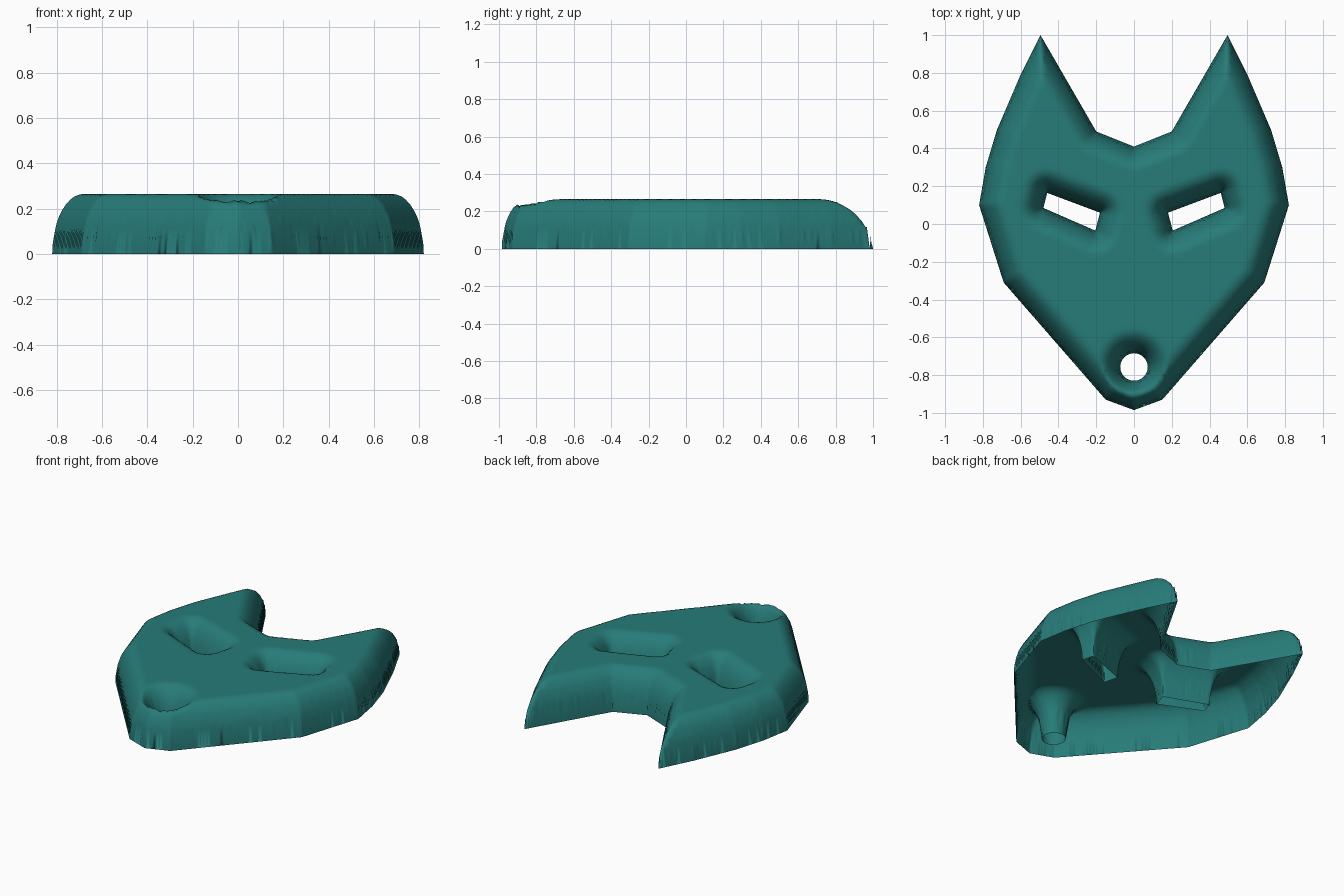
import bpy, bmesh, math
from mathutils import Vector
from mathutils.geometry import delaunay_2d_cdt

if "Cube" in bpy.data.objects:
    bpy.data.objects.remove(bpy.data.objects["Cube"])

HEIGHT, ROUND = 0.265, 0.132      # shell height, width of the rounded rim

# Outline (right half mirrored) and the three openings
half = [(0.2, 0.49), (0.495, 1.0), (0.605, 0.78), (0.725, 0.5), (0.785, 0.3), (0.82, 0.1),
        (0.69, -0.31), (0.15, -0.93)]
outline = [(0, 0.41)] + half + [(0, -0.985)] + [(-x, y) for x, y in reversed(half)]
eye = [(0.18, 0.06), (0.205, -0.035), (0.48, 0.085), (0.46, 0.165)]
nose = [(0.073 * math.cos(a * math.tau / 20), -0.757 + 0.073 * math.sin(a * math.tau / 20))
        for a in range(20)]
loops = [[Vector(p) for p in lp] for lp in
         (outline, eye, [(-x, y) for x, y in reversed(eye)], nose)]
segments = [(lp[i - 1], lp[i]) for lp in loops for i in range(len(lp))]


def rim_distance(p):
    best = 9.0
    for a, b in segments:
        ab = b - a
        t = min(1, max(0, (p - a).dot(ab) / ab.length_squared))
        best = min(best, (p - a - ab * t).length_squared)
    return math.sqrt(best)


def inside(p):
    # even-odd test, so openings count as outside
    hit = False
    for a, b in segments:
        if (a.y > p.y) != (b.y > p.y) and p.x < a.x + (p.y - a.y) * (b.x - a.x) / (b.y - a.y):
            hit = not hit
    return hit


def rim_height(d):
    u = 1 - min(1, d / ROUND)
    return HEIGHT * math.sqrt(max(0, 1 - u * u))


# Rim points, and rows of points running parallel to the rim
points, heights, edges = [], [], []
offsets = [ROUND * (1 - math.cos(math.radians(a))) for a in (8, 16, 26, 38, 52, 70, 90)]


def add_row(origin, direction):
    for off in offsets:
        p = origin + direction * off
        if inside(p) and abs(rim_distance(p) - off) < 1e-4:
            points.append(p)
            heights.append(rim_height(off))


for lp in loops:
    ring = []
    for i, b in enumerate(lp):
        a = lp[i - 1]
        n = max(1, round((b - a).length / 0.02))
        normal = Vector((a.y - b.y, b.x - a.x)).normalized()
        for k in range(n):
            ring.append(a.lerp(b, k / n))
            for side in (1, -1):
                add_row(a.lerp(b, (k + 0.5) / n), normal * side)
        if len(lp) < 20:
            for k in range(20):
                add_row(b, Vector((math.cos(k * math.tau / 20), math.sin(k * math.tau / 20))))
    start = len(points)
    points += ring
    heights += [0.0] * len(ring)
    edges += [(start + k, start + (k + 1) % len(ring)) for k in range(len(ring))]

# Filling grid for ridges and the flat top
STEP = 0.02
for i in range(-42, 43):
    for j in range(-50, 51):
        p = Vector((i * STEP, j * STEP))
        if inside(p):
            d = rim_distance(p)
            if d > 0.012:
                points.append(p)
                heights.append(rim_height(d))

# Triangulate and lift into the open-backed mask shell
co, _, tris, origin, _, _ = delaunay_2d_cdt(points, edges, [], 0, 1e-5)
bm = bmesh.new()
verts = [bm.verts.new((p.x, p.y, heights[src[0]] if src else 0)) for p, src in zip(co, origin)]
for t in tris:
    if inside(sum((co[i] for i in t), Vector((0, 0))) / 3):
        bm.faces.new([verts[i] for i in t])
bmesh.ops.delete(bm, geom=[v for v in bm.verts if not v.link_faces], context='VERTS')
bmesh.ops.recalc_face_normals(bm, faces=bm.faces)
if sum(f.normal.z for f in bm.faces) < 0:
    bmesh.ops.reverse_faces(bm, faces=bm.faces)
for f in bm.faces:
    f.smooth = True
mesh = bpy.data.meshes.new("mask_shell")
bm.to_mesh(mesh)
bm.free()
mask = bpy.data.objects.new("mask_shell", mesh)
bpy.context.collection.objects.link(mask)

teal = bpy.data.materials.new("teal")
teal.diffuse_color = (0.02, 0.2, 0.19, 1)
teal.use_nodes = True
teal.node_tree.nodes["Principled BSDF"].inputs["Base Color"].default_value = teal.diffuse_color
mesh.materials.append(teal)
